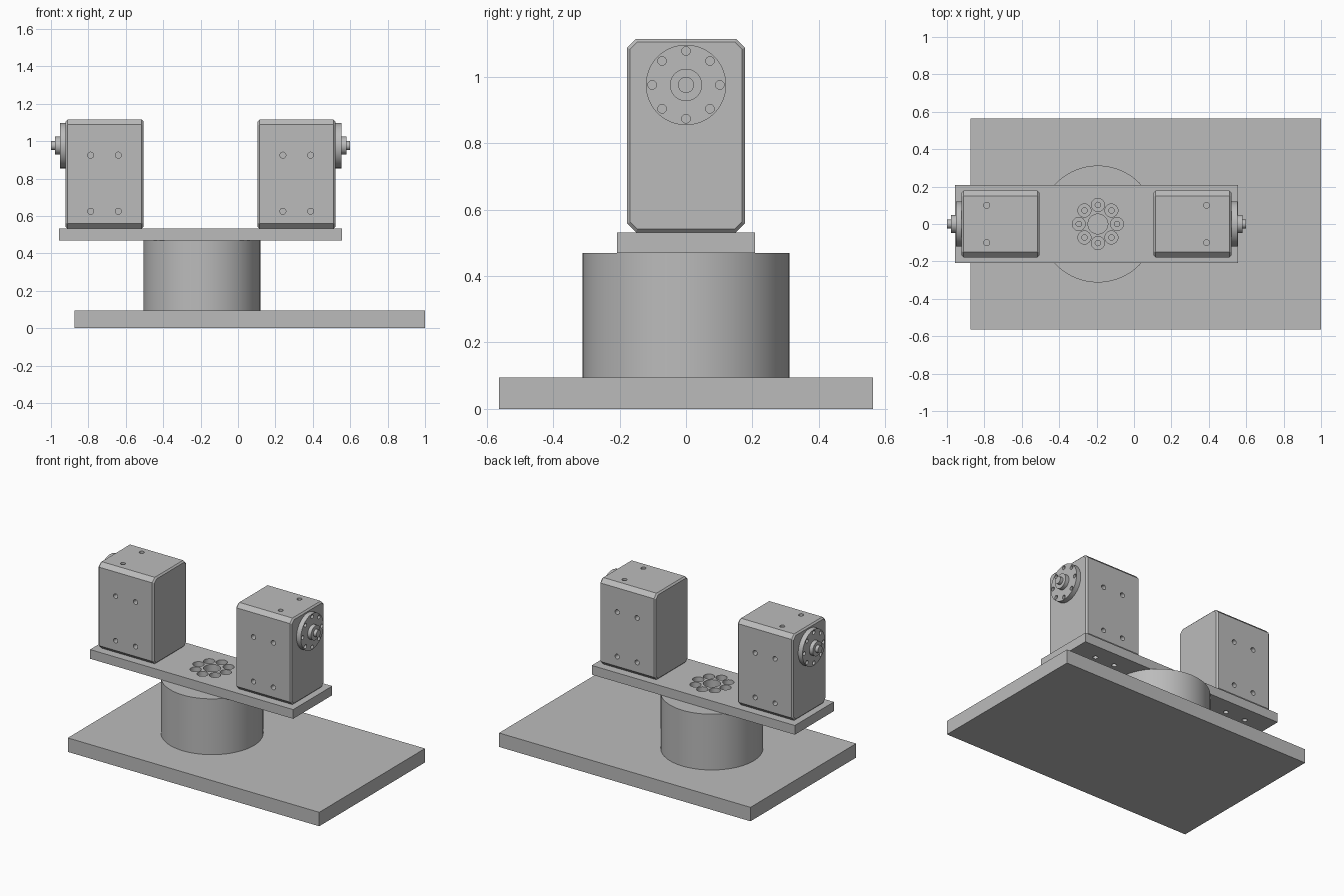
import bpy
import bmesh
from math import cos, sin, tau, pi, radians
from mathutils import Matrix, Vector

cube = bpy.data.objects.get("Cube")
if cube:
    bpy.data.objects.remove(cube, do_unlink=True)

grey = bpy.data.materials.new("plain grey")
grey.use_nodes = True
grey.diffuse_color = (0.5, 0.5, 0.5, 1)
grey.node_tree.nodes["Principled BSDF"].inputs["Base Color"].default_value = (0.5, 0.5, 0.5, 1)

MID = -0.2        # centre of the carrier plate
AXIS = -0.193     # turning axis of the drum
BASE_TOP, DRUM_TOP, PLATE_TOP, TOP = 0.094, 0.47, 0.532, 1.115


def finish(name, bm):
    bmesh.ops.recalc_face_normals(bm, faces=bm.faces)
    mesh = bpy.data.meshes.new(name)
    bm.to_mesh(mesh)
    bm.free()
    mesh.materials.append(grey)
    obj = bpy.data.objects.new(name, mesh)
    bpy.context.collection.objects.link(obj)
    return obj


def box_mesh(low, high):
    low, high = Vector(low), Vector(high)
    bm = bmesh.new()
    place = Matrix.Translation((low + high) / 2) @ Matrix.Diagonal((*(high - low), 1))
    bmesh.ops.create_cube(bm, size=1, matrix=place)
    return bm


def rods(name, points, radius, depth, axis, sides=24):
    """Cylinders centred on points and pointing along axis."""
    bm = bmesh.new()
    turn = Vector(axis).to_track_quat("Z", "Y").to_matrix().to_4x4()
    for p in points:
        bmesh.ops.create_cone(bm, cap_ends=True, segments=sides, radius1=radius,
                              radius2=radius, depth=depth,
                              matrix=Matrix.Translation(p) @ turn)
    return finish(name, bm)


def cut(obj, cutter):
    mod = obj.modifiers.new("holes", "BOOLEAN")
    mod.operation, mod.solver, mod.object = "DIFFERENCE", "EXACT", cutter
    select(obj)
    bpy.ops.object.modifier_apply(modifier=mod.name)
    bpy.data.objects.remove(cutter, do_unlink=True)


def select(obj):
    bpy.ops.object.select_all(action="DESELECT")
    obj.select_set(True)
    bpy.context.view_layer.objects.active = obj


def smooth(obj):
    select(obj)
    bpy.ops.object.shade_smooth_by_angle(angle=radians(30))


# Base and drum
finish("base_plate", box_mesh((-0.875, -0.563, 0), (1, 0.563, BASE_TOP)))
drum = rods("turntable_drum", [(AXIS, 0, (BASE_TOP + DRUM_TOP) / 2)], 0.3125,
            DRUM_TOP - BASE_TOP, (0, 0, 1), 96)
smooth(drum)

# Carrier plate with centre bore, counterbored bolt circle and mounting holes
plate = finish("carrier_plate", box_mesh((MID - 0.757, -0.208, DRUM_TOP),
                                         (MID + 0.757, 0.208, PLATE_TOP)))
ring = [(AXIS + 0.102 * cos(i * tau / 8), 0.102 * sin(i * tau / 8), PLATE_TOP)
        for i in range(8)]
cut(plate, rods("bore_cutter", [(AXIS, 0, PLATE_TOP)], 0.053, 0.2, (0, 0, 1), 48))
cut(plate, rods("counterbore_cutter", ring, 0.035, 0.07, (0, 0, 1)))
cut(plate, rods("bolt_cutter", ring, 0.0145, 0.2, (0, 0, 1)))
mounts = [(MID + s * u, y, DRUM_TOP) for s in (-1, 1) for u in (0.44, 0.588) for y in (-0.1, 0.1)]
cut(plate, rods("mount_cutter", mounts, 0.016, 0.1, (0, 0, 1)))
smooth(plate)


def motor_body(name, s):
    ends = sorted((MID + s * 0.305, MID + s * 0.721))
    bm = box_mesh((ends[0], -0.178, PLATE_TOP), (ends[1], 0.178, TOP))
    # Wide chamfers along the body, then fine ones around both ends
    long_edges = [e for e in bm.edges
                  if abs(e.verts[0].co.x - e.verts[1].co.x) > 0.1]
    bmesh.ops.bevel(bm, geom=long_edges, offset=0.027, segments=1, affect="EDGES")
    rims = [e for e in bm.edges if abs(e.verts[0].co.x - e.verts[1].co.x) < 0.01]
    bmesh.ops.bevel(bm, geom=rims, offset=0.01, segments=1, affect="EDGES")
    body = finish(name, bm)
    side = [(MID + s * u, y, z) for u in (0.44, 0.588)
            for y in (-0.178, 0.178) for z in (0.625, 0.925)]
    cut(body, rods("side_cutter", side, 0.016, 0.08, (0, 1, 0)))
    top = [(MID + s * 0.588, y, TOP) for y in (-0.1, 0.1)]
    cut(body, rods("top_cutter", top, 0.016, 0.08, (0, 0, 1)))
    smooth(body)


def output_horn(name, s):
    # Stepped disc, hub and screw turned around the shaft axis
    profile = [(-0.005, 0), (-0.005, 0.121), (0.032, 0.121), (0.032, 0.0485),
               (0.058, 0.0485), (0.058, 0.024), (0.079, 0.024), (0.079, 0)]
    bm = bmesh.new()
    verts = [bm.verts.new((x, 0, r)) for x, r in profile]
    edges = [bm.edges.new(pair) for pair in zip(verts, verts[1:])]
    bmesh.ops.spin(bm, geom=verts + edges, cent=(0, 0, 0), axis=(1, 0, 0),
                   angle=tau, steps=64, use_merge=True)
    bmesh.ops.remove_doubles(bm, verts=bm.verts, dist=0.0001)
    horn = finish(name, bm)
    holes = [(0.032, 0.102 * cos(i * tau / 8), 0.102 * sin(i * tau / 8)) for i in range(8)]
    cut(horn, rods("horn_cutter", holes, 0.013, 0.05, (1, 0, 0)))
    place = Matrix.Translation((MID + s * 0.721, 0, 0.976))
    horn.data.transform(place @ Matrix.Rotation(0 if s > 0 else pi, 4, "Z"))
    smooth(horn)


for label, s in (("left", 1), ("right", -1)):
    motor_body(label + "_motor_body", s)
    output_horn(label + "_output_horn", s)
